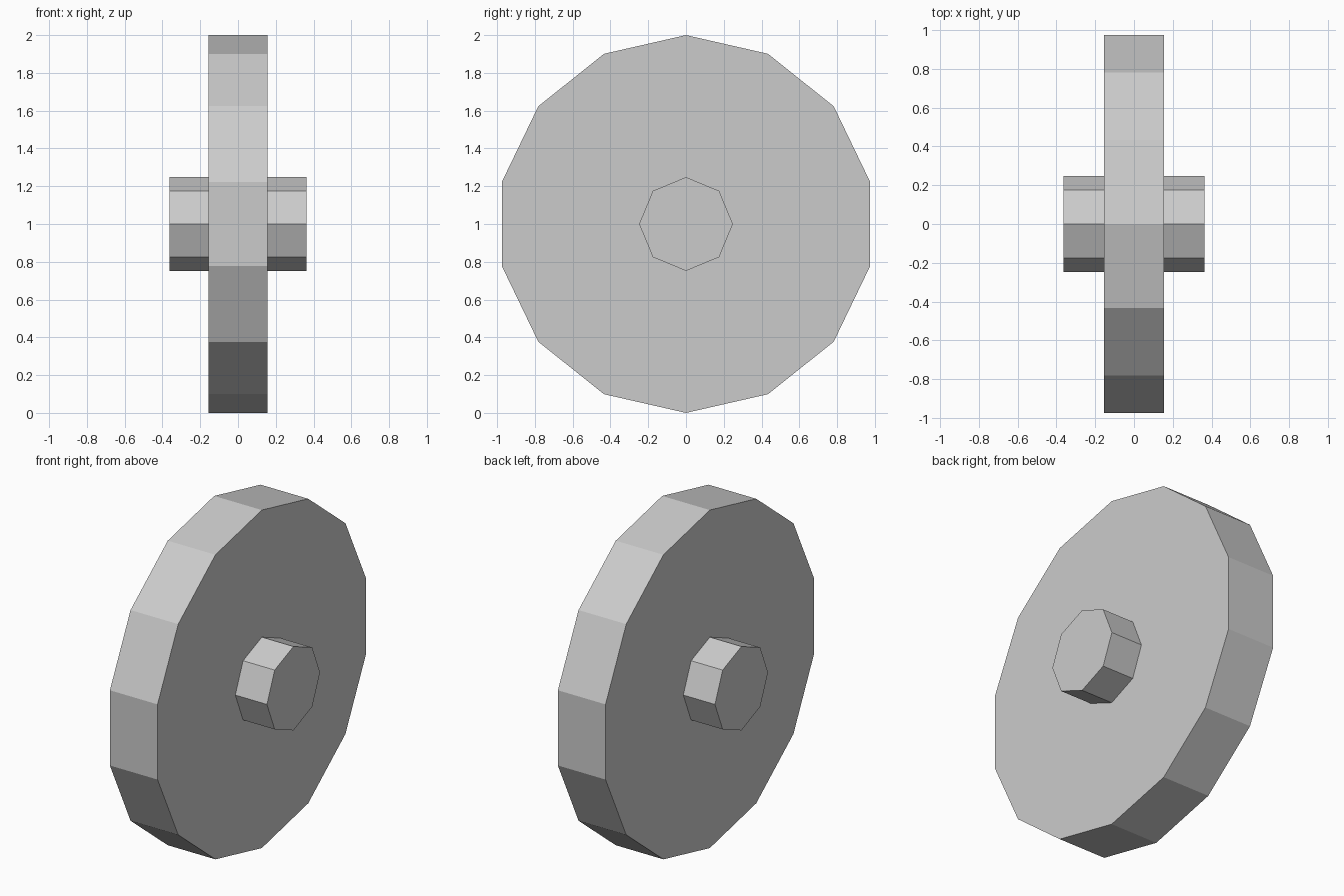
import bpy
import bmesh
import math

if "Cube" in bpy.data.objects:
    bpy.data.objects.remove(bpy.data.objects["Cube"])

grey = bpy.data.materials.new("light_grey")
grey.diffuse_color = (0.6, 0.6, 0.6, 1)
grey.use_nodes = True
grey.node_tree.nodes["Principled BSDF"].inputs["Base Color"].default_value = grey.diffuse_color


def disc(name, sides, radius, half_width):
    """Flat-shaded prism along x with one corner pointing straight up."""
    bm = bmesh.new()
    ring = []
    for i in range(sides):
        a = math.tau * i / sides
        ring.append(bm.verts.new((-half_width, radius * math.sin(a), 1 + radius * math.cos(a))))
    cap = bm.faces.new(ring)
    ext = bmesh.ops.extrude_face_region(bm, geom=[cap], use_keep_orig=True)
    moved = [v for v in ext["geom"] if isinstance(v, bmesh.types.BMVert)]
    bmesh.ops.translate(bm, verts=moved, vec=(2 * half_width, 0, 0))
    bmesh.ops.recalc_face_normals(bm, faces=bm.faces)
    mesh = bpy.data.meshes.new(name)
    bm.to_mesh(mesh)
    bm.free()
    mesh.materials.append(grey)
    obj = bpy.data.objects.new(name, mesh)
    bpy.context.collection.objects.link(obj)
    return obj


# Wheel body
disc("wheel", 14, 1.0, 0.156)
# Axle passing through the wheel, showing as a hub on both sides
disc("axle", 8, 0.248, 0.363)
